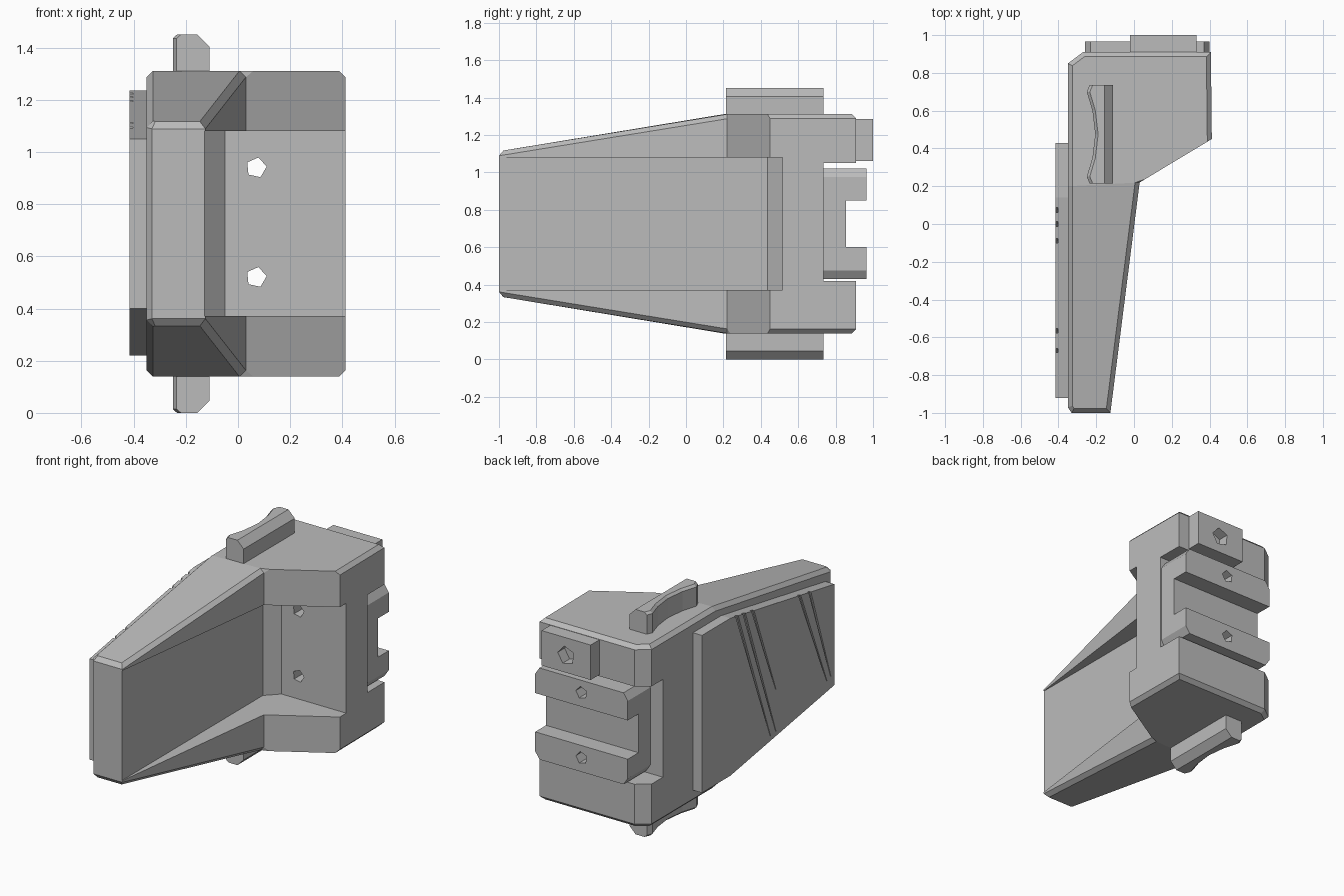
import bpy, bmesh, math

cube = bpy.data.objects.get("Cube")
if cube:
    bpy.data.objects.remove(cube)

MID = 0.725  # height of the symmetry plane

grey = bpy.data.materials.new("plain grey")
grey.use_nodes = True
grey.diffuse_color = (0.5, 0.5, 0.5, 1)
grey.node_tree.nodes["Principled BSDF"].inputs["Base Color"].default_value = (0.5, 0.5, 0.5, 1)


def finish(name, bm):
    bmesh.ops.recalc_face_normals(bm, faces=bm.faces[:])
    mesh = bpy.data.meshes.new(name)
    bm.to_mesh(mesh)
    bm.free()
    mesh.materials.append(grey)
    obj = bpy.data.objects.new(name, mesh)
    bpy.context.collection.objects.link(obj)
    return obj


def prism(name, points, axis, low, high, bevels=()):
    """Extrude a 2D outline along an axis; bevels lists (edge rule, offset)."""
    place = {"x": lambda a, b, c: (c, a, b),
             "y": lambda a, b, c: (a, c, b),
             "z": lambda a, b, c: (a, b, c)}[axis]
    bm = bmesh.new()
    ends = [[bm.verts.new(place(a, b, c)) for a, b in points] for c in (low, high)]
    bm.faces.new(ends[0])
    bm.faces.new(ends[1])
    for i in range(len(points)):
        j = (i + 1) % len(points)
        bm.faces.new((ends[0][i], ends[0][j], ends[1][j], ends[1][i]))
    bmesh.ops.recalc_face_normals(bm, faces=bm.faces[:])
    for pick, offset in bevels:
        edges = [e for e in bm.edges if all(pick(v.co) for v in e.verts)]
        bmesh.ops.bevel(bm, geom=edges, offset=offset, segments=1, affect="EDGES")
    return finish(name, bm)


def box(name, x, y, z):
    return prism(name, [(x[0], y[0]), (x[1], y[0]), (x[1], y[1]), (x[0], y[1])], "z", *z)


def cut(target, cutter):
    """Subtract a cutter and discard it."""
    mod = target.modifiers.new("cut", "BOOLEAN")
    mod.operation = "DIFFERENCE"
    mod.solver = "EXACT"
    mod.object = cutter
    cutter.hide_render = True
    bpy.context.view_layer.objects.active = target
    bpy.ops.object.modifier_apply(modifier=mod.name)
    bpy.data.objects.remove(cutter)


def hole(target, x, z, radius, low, high):
    ring = [(x + radius * math.cos(math.tau * k / 5 + 0.1),
             z + radius * math.sin(math.tau * k / 5 + 0.1)) for k in range(5)]
    cut(target, prism("hole_cutter", ring, "y", low, high))


# Body: plan outline whose height tapers toward the front
outline = [(-0.125, -1), (0.03, 0.22), (0.412, 0.45), (0.407, 0.91), (-0.27, 0.91),
           (-0.35, 0.85), (-0.35, 0.2), (-0.35, -0.97), (-0.33, -1)]
bm = bmesh.new()
rings = []
for side in (-1, 1):
    rings.append([bm.verts.new((x, y, MID + side * (0.388 + 0.198 * min(1, (y + 1) / 1.2))))
                  for x, y in outline])
for r in rings:
    bm.faces.new([r[i] for i in (0, 1, 6, 7, 8)])
    bm.faces.new(r[1:7])
for i in range(len(outline)):
    j = (i + 1) % len(outline)
    bm.faces.new((rings[0][i], rings[0][j], rings[1][j], rings[1][i]))
bmesh.ops.recalc_face_normals(bm, faces=bm.faces[:])
# Chamfer every rim edge but the slanted shoulder
rim = [bm.edges.get((r[i], r[(i + 1) % len(r)])) for r in rings
       for i in range(len(r)) if i != 1]
bmesh.ops.bevel(bm, geom=rim, offset=0.024, segments=1, affect="EDGES")
body = finish("body", bm)

# Channel with a chamfered inner corner, and the rear notch for the rail bracket
channel = [(-0.128, -1.2), (-0.128, 0.435), (-0.05, 0.515), (0.6, 0.515), (0.6, -1.2)]
cut(body, prism("channel_cutter", channel, "z", 0.372, 1.08))
cut(body, box("notch_cutter", (-0.6, 0.6), (0.735, 1.2), (0.42, 1.05)))

# Rail bracket: chamfered plate with two bars
x0, x1, z0, z1, cx, cz = -0.26, 0.4, 0.43, 1.02, 0.03, 0.045
plate = [(x0 + cx, z0), (x1 - cx, z0), (x1, z0 + cz), (x1, z1 - cz),
         (x1 - cx, z1), (x0 + cx, z1), (x0, z1 - cz), (x0, z0 + cz)]
bracket = prism("rail_bracket", plate, "y", 0.725, 0.965)
cut(bracket, box("gap_cutter", (-0.6, 0.6), (0.855, 1.2), (0.6, 0.85)))

# Bolt holes through the wall and the bars
for z in (0.52, 0.94):
    hole(body, 0.07, z, 0.04, 0.3, 0.9)
    hole(bracket, 0.07, z, 0.04, 0.5, 1.2)

# Rear block with a blind socket
block = box("rear_block", (-0.02, 0.33), (0.88, 1.0), (1.06, 1.285))
hole(block, 0.155, 1.17, 0.06, 0.93, 1.1)

# Side panel with slanted grooves
panel_shape = [(0.43, 0.22), (0.43, 1.235), (0.14, 1.235), (-0.92, 1.05), (-0.92, 0.4), (0.14, 0.22)]
panel = prism("side_panel", panel_shape, "x", -0.415, -0.34)
for top, bottom, end in ((0.1, -0.265, 0.32), (0.03, -0.32, 0.33), (-0.05, -0.32, 0.6),
                         (-0.49, -0.84, 0.455), (-0.6, -0.88, 0.47)):
    groove = [(top, 1.26), (top - 0.025, 1.26), (bottom - 0.004, end), (bottom, end)]
    cut(panel, prism("groove_cutter", groove, "x", -0.5, -0.403))

# Hollow-sided ridges above and below, chamfered along both long edges
ridge = [(-0.11, 0.215), (-0.11, 0.735), (-0.235, 0.735), (-0.25, 0.7), (-0.22, 0.6),
         (-0.205, 0.475), (-0.22, 0.35), (-0.25, 0.25), (-0.235, 0.215)]
for name, inner, outer in (("top_ridge", 1.29, 1.45), ("bottom_ridge", 0.16, 0.0)):
    prism(name, ridge, "z", inner, outer,
          [(lambda co: co.x > -0.12 and abs(co.z - MID) > 0.7, 0.045),
           (lambda co: co.x < -0.2 and abs(co.z - MID) > 0.7, 0.015)])
